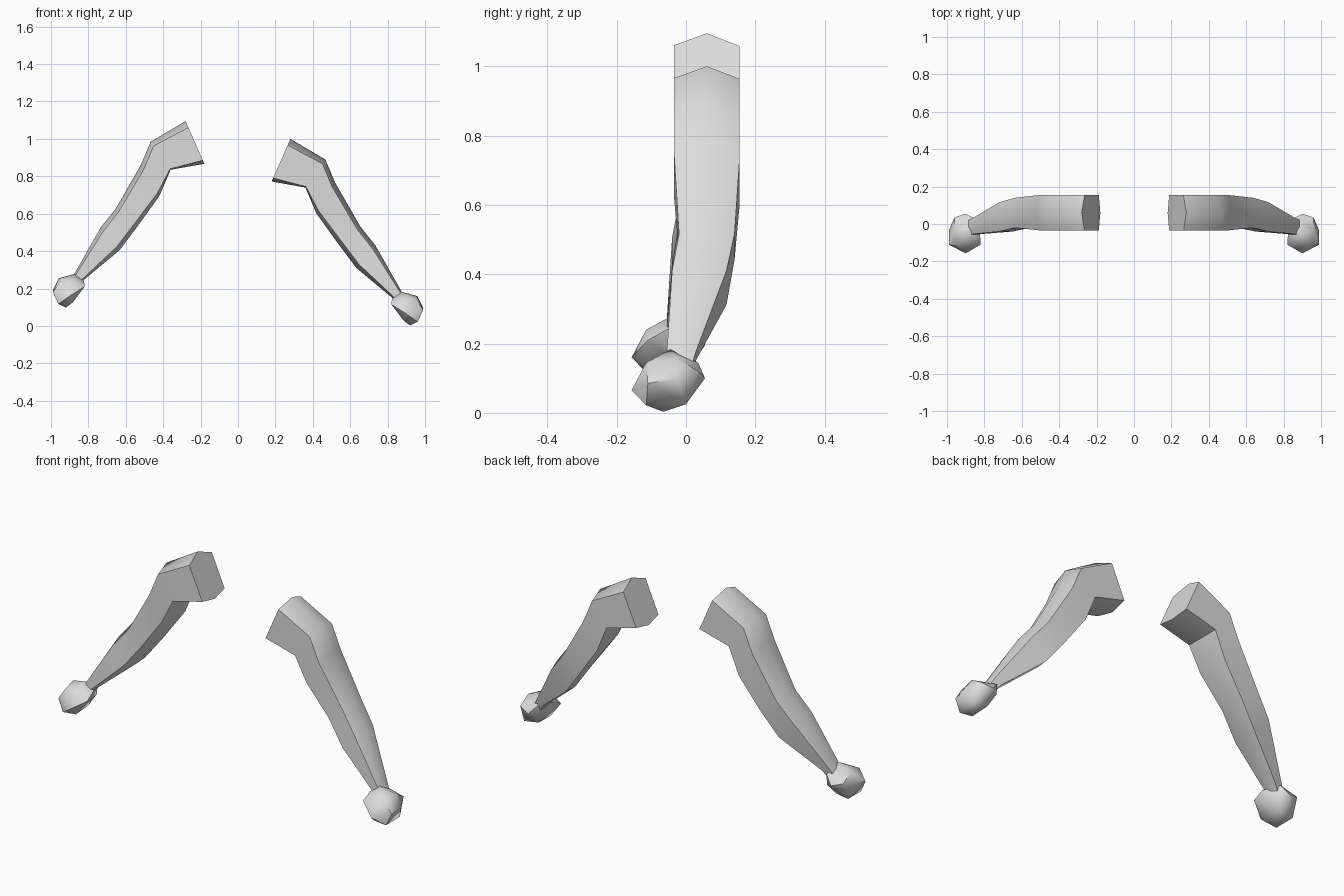
import bpy, bmesh, math
from mathutils import Vector

if "Cube" in bpy.data.objects:
    bpy.data.objects.remove(bpy.data.objects["Cube"])

skin = bpy.data.materials.new("light_grey")
skin.diffuse_color = (0.72, 0.72, 0.72, 1)
skin.use_nodes = True
skin.node_tree.nodes["Principled BSDF"].inputs["Base Color"].default_value = skin.diffuse_color

# Arm stations: outer (x, z), inner (x, z), front y, back y,
# heights of front-low and back-low corners between inner (0) and outer (1)
STATIONS = [
    ((0.28, 1.0), (0.18, 0.772), -0.035, 0.155, 0.08, 0.08),
    ((0.467, 0.89), (0.36, 0.74), -0.035, 0.155, 0.03, 0.03),
    ((0.52, 0.765), (0.42, 0.60), -0.034, 0.155, 0.10, 0.02),
    ((0.655, 0.53), (0.535, 0.44), -0.02, 0.14, 0.15, 0.02),
    ((0.735, 0.43), (0.633, 0.31), -0.04, 0.117, 0.15, 0.02),
    ((0.873, 0.187), (0.825, 0.15), -0.055, 0.03, 0.15, 0.10),
    ((0.91, 0.12), (0.87, 0.09), -0.055, 0.01, 0.15, 0.10),
]

# Fist with a thumb bulge at the inner front
FIST = [
    (0.90, 0.055, 0.10), (0.96, 0.035, 0.12), (0.86, 0.035, 0.145), (0.862, 0.035, 0.09),
    (0.99, -0.11, 0.085), (0.988, -0.03, 0.10), (0.95, -0.115, 0.145), (0.958, -0.03, 0.16),
    (0.90, -0.157, 0.065), (0.87, -0.115, 0.145), (0.82, -0.11, 0.115), (0.823, -0.055, 0.145),
    (0.835, -0.05, 0.10), (0.873, -0.045, 0.183), (0.92, -0.065, 0.003), (0.962, 0.0, 0.025),
    (0.96, -0.115, 0.022), (0.885, -0.005, 0.035), (0.884, -0.115, 0.03),
]


def finish(name, bm, side, lift):
    """Place the part on its side of the body and shade it."""
    for v in bm.verts:
        v.co.x *= side
        v.co.z += lift
    bmesh.ops.recalc_face_normals(bm, faces=bm.faces[:])
    me = bpy.data.meshes.new(name)
    bm.to_mesh(me)
    bm.free()
    me.materials.append(skin)
    ob = bpy.data.objects.new(name, me)
    bpy.context.collection.objects.link(ob)
    bpy.ops.object.select_all(action='DESELECT')
    ob.select_set(True)
    bpy.context.view_layer.objects.active = ob
    bpy.ops.object.shade_smooth_by_angle(angle=math.radians(42))


def arm(name, side, lift):
    """Six-sided sleeve lofted through the stations, with flat ends."""
    bm = bmesh.new()
    rings = []
    for (ox, oz), (ix, iz), front, back, low_f, low_b in STATIONS:
        mid = (front + back) / 2
        section = [(mid, 1), (front, 0.85), (front, low_f), (mid, 0), (back, low_b), (back, 0.84)]
        rings.append([bm.verts.new((ix + (ox - ix) * t, y, iz + (oz - iz) * t))
                      for y, t in section])
    for a, b in zip(rings, rings[1:]):
        for i in range(6):
            j = (i + 1) % 6
            bm.faces.new((a[i], a[j], b[j], b[i]))
    bm.faces.new(rings[0])
    bm.faces.new(rings[-1])
    finish(name, bm, side, lift)


def fist(name, side, lift):
    """Faceted fist wrapped around its knuckle points."""
    bm = bmesh.new()
    for p in FIST:
        bm.verts.new(Vector(p))
    hull = bmesh.ops.convex_hull(bm, input=bm.verts[:])
    loose = [v for v in bm.verts if not v.link_faces]
    bmesh.ops.delete(bm, geom=loose, context='VERTS')
    finish(name, bm, side, lift)


# One arm is raised a little higher than the other
for label, side, lift in (("right", 1, 0.0), ("left", -1, 0.095)):
    arm(label + "_arm", side, lift)
    fist(label + "_fist", side, lift)
